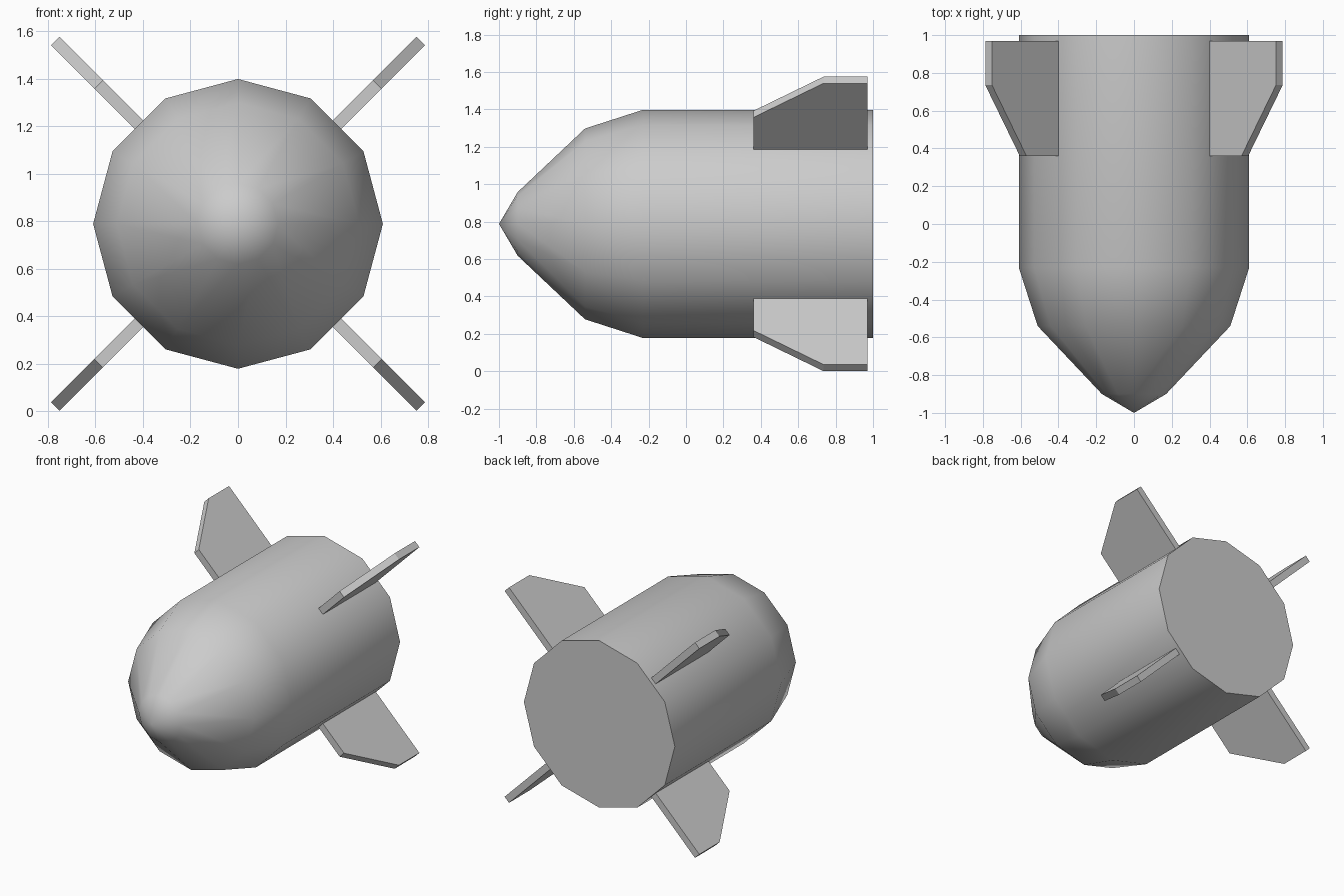
import bpy, bmesh
from math import sin, cos, pi, radians
from mathutils import Vector

if "Cube" in bpy.data.objects:
    bpy.data.objects.remove(bpy.data.objects["Cube"])

CZ = 0.788      # height of the long axis
SIDES = 12


def finish(name, bm):
    bmesh.ops.recalc_face_normals(bm, faces=bm.faces[:])
    mesh = bpy.data.meshes.new(name)
    bm.to_mesh(mesh)
    bm.free()
    obj = bpy.data.objects.new(name, mesh)
    obj.location.z = CZ
    bpy.context.collection.objects.link(obj)
    return obj


# Body: twelve-sided lathe along y with a pointed nose and flat back
profile = [(-0.9, 0.17), (-0.54, 0.51), (-0.23, 0.61), (1.0, 0.61)]
bm = bmesh.new()
rings = [[bm.verts.new((r * sin(2 * pi * i / SIDES), y, r * cos(2 * pi * i / SIDES)))
          for i in range(SIDES)] for y, r in profile]
tip = bm.verts.new((0, -1, 0))
for i in range(SIDES):
    j = (i + 1) % SIDES
    bm.faces.new((tip, rings[0][i], rings[0][j]))
    for a, b in zip(rings, rings[1:]):
        bm.faces.new((a[i], b[i], b[j], a[j]))
bm.faces.new(rings[-1])
body = finish("body", bm)
bpy.context.view_layer.objects.active = body
body.select_set(True)
bpy.ops.object.shade_smooth_by_angle(angle=radians(60))

# Fins: swept plates (y, radius) set on the four diagonals
outline = [(0.36, 0.589), (0.36, 0.83), (0.735, 1.088), (0.97, 1.088), (0.97, 0.589)]
THICK = 0.05
for k, name in enumerate(("fin_upper_right", "fin_upper_left", "fin_lower_left", "fin_lower_right")):
    a = pi / 4 + k * pi / 2
    out = Vector((cos(a), 0, sin(a)))
    side = Vector((-sin(a), 0, cos(a))) * THICK
    bm = bmesh.new()
    plate = bm.faces.new([bm.verts.new(out * r + Vector((0, y, 0)) - side / 2) for y, r in outline])
    ext = bmesh.ops.extrude_face_region(bm, geom=[plate], use_keep_orig=True)
    bmesh.ops.translate(bm, vec=side, verts=[v for v in ext["geom"] if isinstance(v, bmesh.types.BMVert)])
    finish(name, bm)
